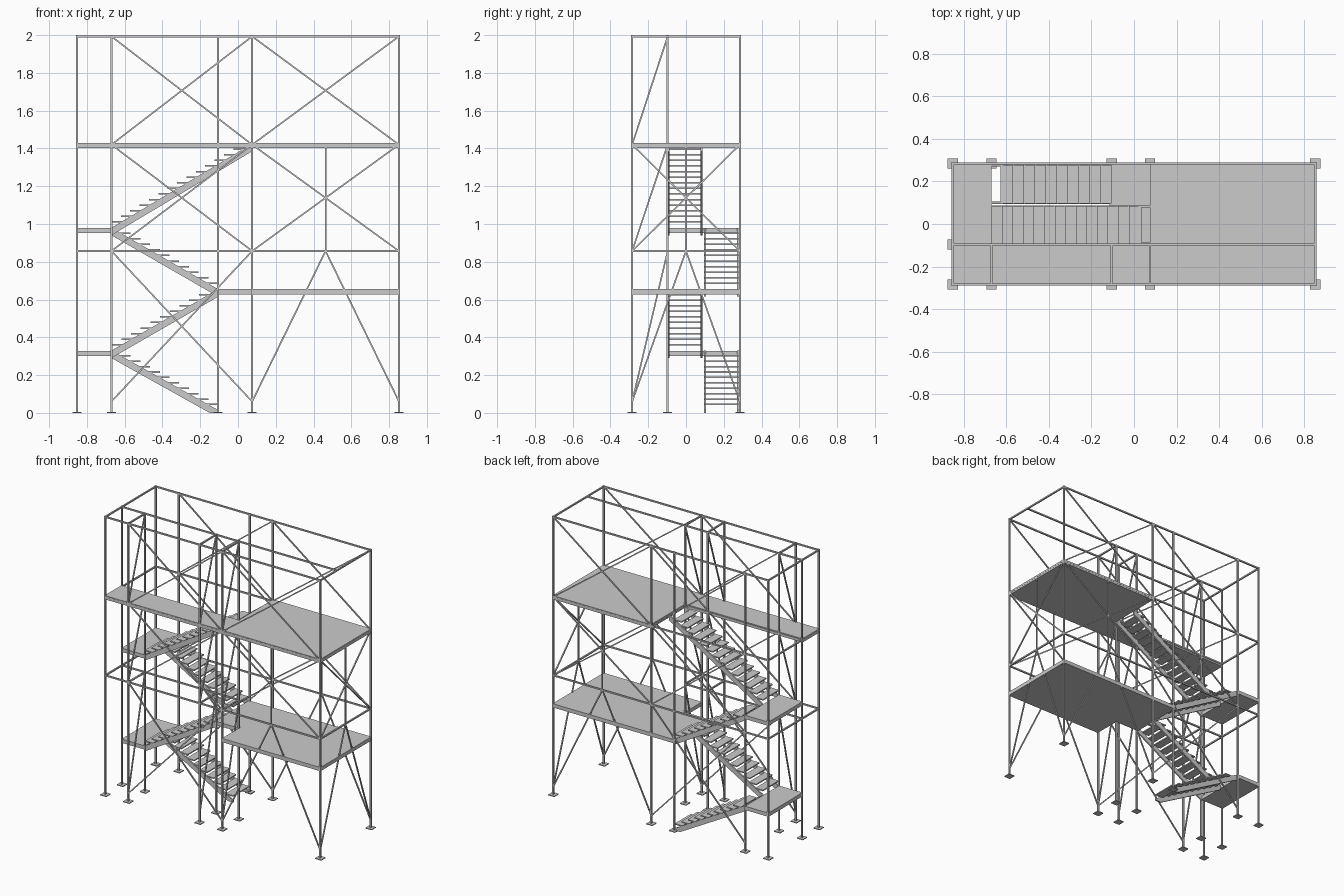
import bpy, bmesh
from mathutils import Vector, Matrix

if "Cube" in bpy.data.objects:
    bpy.data.objects.remove(bpy.data.objects["Cube"])

X = [-0.852, -0.67, -0.105, 0.075, 0.852]   # post grid
YF, YM, YB = -0.285, -0.097, 0.285          # front, inner and back lines
LEV = [0.06, 0.857, 1.42, 1.993]            # brace levels


def finish(bm, name):
    bmesh.ops.recalc_face_normals(bm, faces=bm.faces)
    me = bpy.data.meshes.new(name)
    bm.to_mesh(me)
    bm.free()
    ob = bpy.data.objects.new(name, me)
    bpy.context.collection.objects.link(ob)
    return ob


def box(bm, c, s):
    bmesh.ops.create_cube(bm, size=1, matrix=Matrix.Translation(c) @ Matrix.Diagonal((*s, 1)))


def bar(bm, a, b, w):
    a, b = Vector(a), Vector(b)
    d = b - a
    rot = d.to_track_quat('Z', 'Y').to_matrix().to_4x4()
    bmesh.ops.create_cube(bm, size=1, matrix=Matrix.Translation((a + b) / 2) @ rot
                          @ Matrix.Diagonal((w, w, d.length, 1)))


def prism(bm, pts, shift):
    f = bm.faces.new([bm.verts.new(p) for p in pts])
    r = bmesh.ops.extrude_face_region(bm, geom=[f])
    bmesh.ops.translate(bm, vec=shift, verts=[v for v in r['geom'] if isinstance(v, bmesh.types.BMVert)])


# posts and their base plates
posts, plates = bmesh.new(), bmesh.new()
spots = [(x, y) for x in X for y in (YF, YB)] + [(x, YM) for x in X[:4]]
for x, y in spots:
    box(posts, (x, y, 1.0), (0.011, 0.011, 2.0))
    box(plates, (x, y, 0.003), (0.048, 0.048, 0.006))
finish(posts, "posts")
finish(plates, "base_plates")

# horizontal beams at each tier
beams = bmesh.new()
for z in LEV[1:]:
    for y in (YF, YM, YB):
        if y == YM and z < 1.9:
            bar(beams, (X[0], y, z), (X[3], y, z), 0.010)
        else:
            bar(beams, (X[0], y, z), (X[4], y, z), 0.010)
    for x in (X[0], X[4]):
        bar(beams, (x, YF, z), (x, YB, z), 0.010)
    for x in X[1:4]:
        bar(beams, (x, YF, z), (x, YM, z), 0.010)
finish(beams, "tier_beams")

# long side bracing: crosses, inverted V and king posts
br = bmesh.new()
W = 0.008
xm = (X[3] + X[4]) / 2
for y in (YF, YB):
    for lo, hi in zip(LEV, LEV[1:]):
        for a, b in ((X[1], X[3]), (X[3], X[4])):
            if a == X[3] and lo == LEV[0]:
                for x in (a, b):
                    bar(br, (x, y, lo), (xm, y, hi), W)
            else:
                bar(br, (a, y, lo), (b, y, hi), W)
                bar(br, (a, y, hi), (b, y, lo), W)
    bar(br, (xm, y, LEV[1]), (xm, y, LEV[2]), W)
finish(br, "side_braces")

# right end bracing
eb = bmesh.new()
for s in (-1, 1):
    bar(eb, (X[4], s * YB, LEV[0]), (X[4], 0, LEV[1]), W)
    bar(eb, (X[4], s * YB, LEV[1]), (X[4], -s * YB, LEV[2]), W)
bar(eb, (X[4], 0, LEV[1]), (X[4], 0, LEV[2]), W)
finish(eb, "end_braces")

# cross frame diagonals under and over the walkway
cb = bmesh.new()
for x in X[1:4]:
    for lo, hi in zip(LEV, LEV[1:]):
        bar(cb, (x, YF, lo), (x, YM, hi), W)
finish(cb, "cross_frame_braces")


def deck(name, outline, top, t=0.027):
    bm = bmesh.new()
    prism(bm, [(x, y, top) for x, y in outline], (0, 0, -t))
    finish(bm, name)


# decks and landings
e = 0.004
deck("upper_deck", [(X[0] - e, YF - e), (X[4] + e, YF - e), (X[4] + e, YB + e), (X[3], YB + e),
                    (X[3], YM), (X[0] - e, YM)], 1.43)
deck("middle_deck", [(X[3], YF - e), (X[4] + e, YF - e), (X[4] + e, YB + e), (X[2] - 0.01, YB + e),
                     (X[2] - 0.01, YM), (X[3], YM)], 0.655)
for name, z in (("lower_landing", 0.328), ("upper_landing", 0.98)):
    deck(name, [(X[0] - e, YM), (X[1], YM), (X[1], YB + e), (X[0] - e, YB + e)], z)


# stair flights: two stringers and open treads
def flight(name, x0, z0, x1, z1, y0, y1, n):
    bm = bmesh.new()
    run, rise = (x1 - x0) / n, (z1 - z0) / n
    for y in (y0, y1 - 0.01):
        prism(bm, [(x0, y, z0 - 0.045), (x1, y, z1 - 0.045), (x1, y, z1 - 0.005), (x0, y, z0 - 0.005)],
              (0, 0.01, 0))
    if z0 < 0.1:   # foot cut flat on the ground
        bmesh.ops.bisect_plane(bm, geom=bm.verts[:] + bm.edges[:] + bm.faces[:],
                               plane_co=(0, 0, 0.0), plane_no=(0, 0, -1), clear_outer=True)
        bmesh.ops.holes_fill(bm, edges=bm.edges)
    for i in range(1, n):
        box(bm, (x0 + run * (i - 0.4), (y0 + y1) / 2, z0 + rise * i - 0.004),
            (0.06, y1 - y0 - 0.004, 0.008))
    finish(bm, name)


flight("flight_1", X[2], 0.02, X[1], 0.335, 0.095, 0.28, 11)
flight("flight_2", X[1], 0.335, X[2], 0.66, YM, 0.087, 11)
flight("flight_3", X[2], 0.66, X[1], 0.985, 0.095, 0.28, 11)
flight("flight_4", X[1], 0.985, X[3], 1.43, YM, 0.087, 15)
